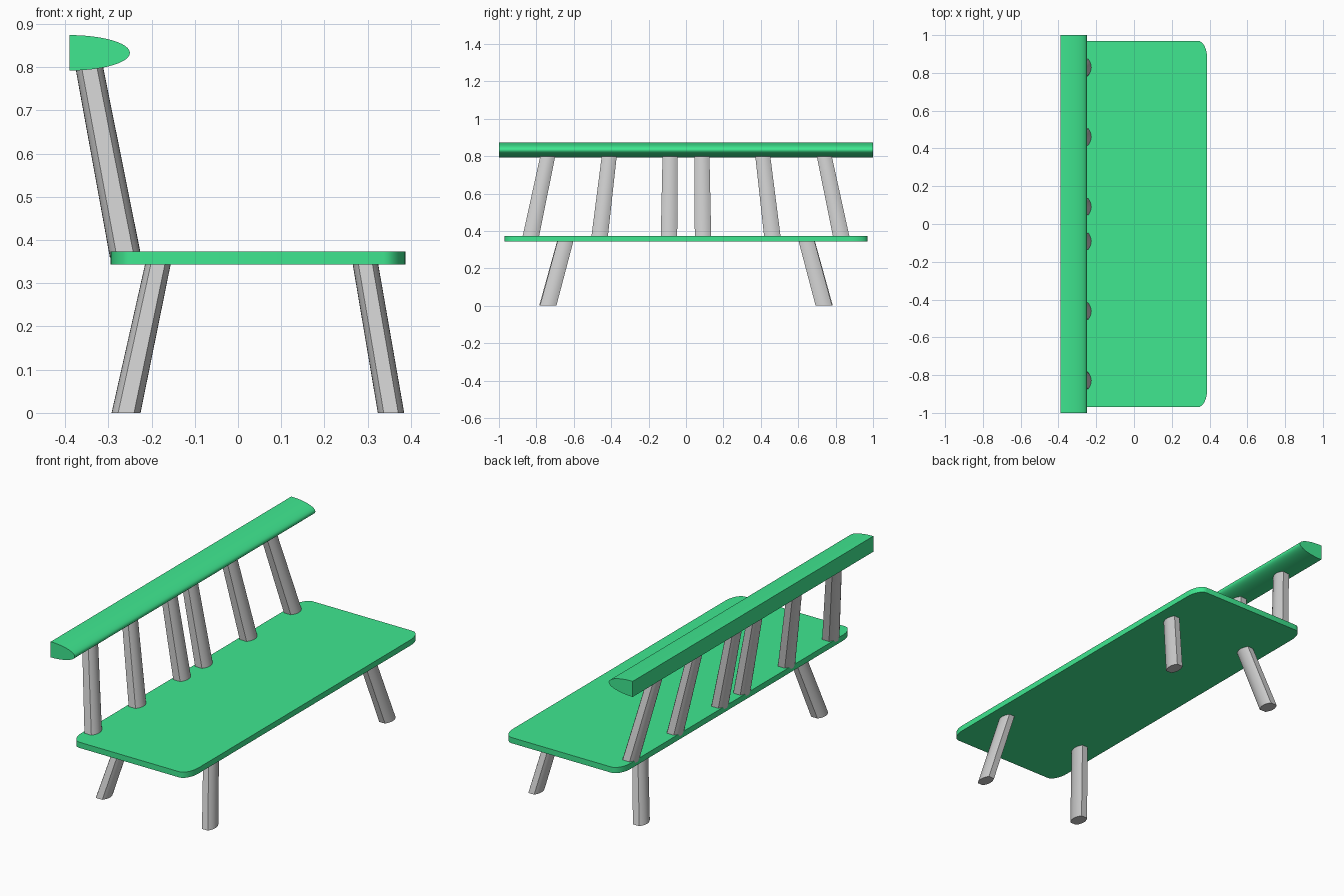
import bpy, bmesh
from math import sin, cos, pi, radians

if "Cube" in bpy.data.objects:
    bpy.data.objects.remove(bpy.data.objects["Cube"])

green = bpy.data.materials.new("green_paint")
green.diffuse_color = (0.05, 0.8, 0.28, 1)
green.use_nodes = True
green.node_tree.nodes["Principled BSDF"].inputs["Base Color"].default_value = green.diffuse_color


def loft(name, rings, material=None):
    """Solid between two matching rings of points, with flat end caps."""
    bm = bmesh.new()
    a, b = [[bm.verts.new(p) for p in ring] for ring in rings]
    n = len(a)
    bm.faces.new(a)
    bm.faces.new(b)
    for i in range(n):
        j = (i + 1) % n
        bm.faces.new((a[i], a[j], b[j], b[i]))
    bmesh.ops.recalc_face_normals(bm, faces=bm.faces)
    mesh = bpy.data.meshes.new(name)
    bm.to_mesh(mesh)
    bm.free()
    ob = bpy.data.objects.new(name, mesh)
    bpy.context.collection.objects.link(ob)
    if material:
        mesh.materials.append(material)
    bpy.ops.object.select_all(action='DESELECT')
    ob.select_set(True)
    bpy.context.view_layer.objects.active = ob
    bpy.ops.object.shade_smooth_by_angle(angle=radians(30))
    return ob


def post_ring(x, y, z, depth, width):
    """Horizontal section: flat sides in y, bulged faces front and back in x."""
    pts = []
    for s in (1, -1):
        for i in range(9):
            t = -1 + i / 4
            pts.append((x + s * depth / 2 * (1 - 0.45 * t * t),
                        y + s * t * width / 2, z))
    return pts


def post(name, low, high):
    return loft(name, [post_ring(*low), post_ring(*high)])


# Seat: thin board with softly rounded corners
x0, x1, half, rx, ry = -0.295, 0.387, 0.97, 0.05, 0.09
outline = []
for k, (cx, cy) in enumerate([(x1 - rx, half - ry), (x0 + rx, half - ry),
                              (x0 + rx, ry - half), (x1 - rx, ry - half)]):
    for i in range(9):
        a = (k + i / 8) * pi / 2
        outline.append((cx + rx * cos(a), cy + ry * sin(a)))
loft("seat", [[(x, y, z) for x, y in outline] for z in (0.343, 0.373)], green)

# Top rail: half-ellipse section with a flat back
rail = [(-0.39 + 0.14 * cos(a), 0.833 + 0.041 * sin(a))
        for a in (-pi / 2 + pi * i / 24 for i in range(25))]
loft("top_rail", [[(x, y, z) for x, z in rail] for y in (-1, 1)], green)

for s, side in ((-1, "left"), (1, "right")):
    # Splayed legs
    post("back_leg_" + side, (-0.259, s * 0.741, 0, 0.067, 0.088),
         (-0.183, s * 0.644, 0.355, 0.059, 0.085))
    post("front_leg_" + side, (0.354, s * 0.737, 0, 0.061, 0.088),
         (0.293, s * 0.642, 0.355, 0.059, 0.085))
    # Leaning, fanned back slats
    for n, (low, high) in enumerate([(0.091, 0.085), (0.463, 0.408), (0.832, 0.735)]):
        post(f"back_slat_{side}_{n + 1}", (-0.260, s * low, 0.36, 0.073, 0.088),
             (-0.348, s * high, 0.82, 0.064, 0.080))
